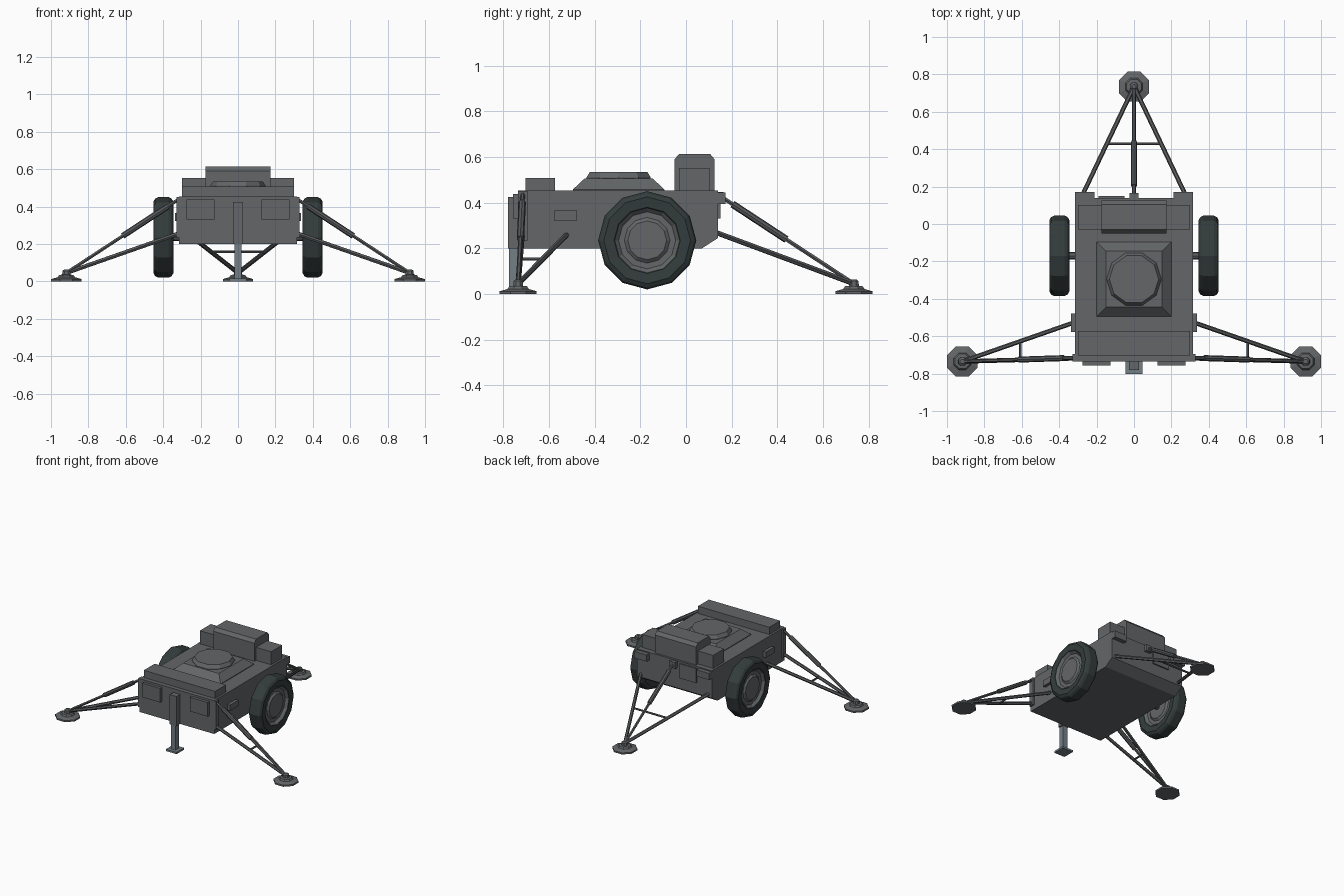
import bpy, bmesh, math
from mathutils import Vector, Matrix

if "Cube" in bpy.data.objects:
    bpy.data.objects.remove(bpy.data.objects["Cube"])


def material(name, rgb):
    m = bpy.data.materials.new(name)
    m.diffuse_color = (*rgb, 1)
    m.use_nodes = True
    m.node_tree.nodes["Principled BSDF"].inputs["Base Color"].default_value = m.diffuse_color
    return m


GREY = material("body grey", (0.125, 0.133, 0.138))
DARK = material("strut grey", (0.10, 0.105, 0.11))
TYRE = material("tyre rubber", (0.034, 0.046, 0.045))
STEEL = material("jack steel", (0.17, 0.21, 0.235))


def finish(name, bm, mat):
    bmesh.ops.recalc_face_normals(bm, faces=bm.faces)
    me = bpy.data.meshes.new(name)
    bm.to_mesh(me)
    bm.free()
    me.materials.append(mat)
    ob = bpy.data.objects.new(name, me)
    bpy.context.collection.objects.link(ob)
    return ob


def prism(name, profile, x0, x1, mat=GREY):
    """Extrude a (y, z) outline along x."""
    bm = bmesh.new()
    a = [bm.verts.new((x0, y, z)) for y, z in profile]
    b = [bm.verts.new((x1, y, z)) for y, z in profile]
    n = len(profile)
    bm.faces.new(a)
    bm.faces.new(b)
    for i in range(n):
        j = (i + 1) % n
        bm.faces.new((a[i], a[j], b[j], b[i]))
    return finish(name, bm, mat)


def box(name, x0, x1, y0, y1, z0, z1, mat=GREY):
    return prism(name, [(y0, z0), (y1, z0), (y1, z1), (y0, z1)], x0, x1, mat)


def lathe(name, profile, sides, matrix, mat=GREY, turn=0.0, closed=False):
    """Revolve (radius, height) points about local z; ends capped unless closed."""
    bm = bmesh.new()
    rings = []
    for r, h in profile:
        rings.append([bm.verts.new((r * math.cos(turn + 2 * math.pi * k / sides),
                                    r * math.sin(turn + 2 * math.pi * k / sides), h))
                      for k in range(sides)])
    pairs = list(zip(rings, rings[1:]))
    if closed:
        pairs.append((rings[-1], rings[0]))
    else:
        bm.faces.new(rings[0])
        bm.faces.new(rings[-1])
    for a, b in pairs:
        for k in range(sides):
            j = (k + 1) % sides
            bm.faces.new((a[k], a[j], b[j], b[k]))
    bm.transform(matrix)
    return finish(name, bm, mat)


def rod(name, p, q, r, sides=6, mat=DARK):
    p, q = Vector(p), Vector(q)
    d = q - p
    m = Matrix.Translation(p) @ d.to_track_quat('Z', 'Y').to_matrix().to_4x4()
    return lathe(name, [(r, 0), (r, d.length)], sides, m, mat)


def outrigger(name, foot, top, low_a, low_b):
    """Foot pad, telescopic upper strut, two lower struts and a cross brace."""
    foot, top, a, b = map(Vector, (foot, top, low_a, low_b))
    lathe(name + "_pad", [(0.088, 0), (0.088, 0.012), (0.05, 0.022), (0.042, 0.034),
                          (0.024, 0.036), (0.022, 0.056), (0.012, 0.064)],
          8, Matrix.Translation(foot), GREY, math.pi / 8)
    hub = foot + Vector((0, 0, 0.045))
    rod(name + "_upper_strut", top, hub, 0.010)
    rod(name + "_sleeve", top.lerp(hub, 0.10), top.lerp(hub, 0.5), 0.016, 8)
    rod(name + "_lower_strut_a", a, hub, 0.012)
    rod(name + "_lower_strut_b", b, hub, 0.012)
    rod(name + "_brace", a.lerp(hub, 0.49), b.lerp(hub, 0.49), 0.007)


# Main hull with chamfered rear bottom edge
prism("hull", [(-0.735, 0.2), (0.07, 0.2), (0.14, 0.245), (0.14, 0.453), (-0.735, 0.453)],
      -0.315, 0.315)

# Deck boxes
box("front_locker", -0.3, 0.3, -0.703, -0.573, 0.45, 0.508)
prism("rear_unit", [(-0.05, 0.45), (0.125, 0.45), (0.125, 0.59), (0.105, 0.614),
                    (-0.03, 0.614), (-0.05, 0.59)], -0.173, 0.173)
for s, side in ((-1, "left"), (1, "right")):
    x0, x1 = sorted((s * 0.17, s * 0.3))
    box(side + "_rear_locker", x0, x1, -0.03, 0.102, 0.45, 0.552)

# Turret mount: square sloped base with a ten-sided cap
mount = Matrix.Translation((0, -0.295, 0))
lathe("mount_base", [(0.2 * 2 ** 0.5, 0.45), (0.2 * 2 ** 0.5, 0.458), (0.15 * 2 ** 0.5, 0.505)],
      4, mount, GREY, math.pi / 4)
lathe("mount_cap", [(0.147, 0.5), (0.147, 0.512), (0.132, 0.535)], 10, mount)

# Side-dependent parts
for s, side in ((-1, "left"), (1, "right")):
    def sbox(name, xa, xb, *rest):
        x0, x1 = sorted((s * xa, s * xb))
        return box(side + name, x0, x1, *rest)

    sbox("_front_panel", 0.126, 0.275, -0.757, -0.73, 0.33, 0.437)
    sbox("_tail_block", 0.21, 0.315, 0.135, 0.172, 0.395, 0.445)
    sbox("_side_hatch", 0.31, 0.338, -0.578, -0.478, 0.322, 0.366)
    sbox("_strut_bracket", 0.31, 0.328, -0.735, -0.695, 0.235, 0.45)

    # Wheel: twelve-sided tyre, rim and hub, with axle stub
    axis = Matrix.Translation((s * 0.399, -0.17, 0.235)) @ Matrix.Rotation(math.pi / 2, 4, 'Y')
    lathe(side + "_tyre", [(0.135, -0.035), (0.145, -0.05), (0.19, -0.054), (0.207, -0.044),
                           (0.215, -0.028), (0.215, 0.028), (0.207, 0.044), (0.19, 0.054),
                           (0.145, 0.05), (0.135, 0.035)], 12, axis, TYRE, 0, True)
    lathe(side + "_rim", [(0.085, -0.042), (0.1, -0.03), (0.125, -0.03), (0.14, -0.046),
                          (0.14, 0.046), (0.125, 0.03), (0.1, 0.03), (0.085, 0.042)],
          12, axis, GREY)
    rod(side + "_axle", (s * 0.3, -0.17, 0.235), (s * 0.38, -0.17, 0.235), 0.02, 8)

    # Side outriggers
    outrigger(side + "_outrigger", (s * 0.918, -0.735, 0), (s * 0.315, -0.715, 0.44),
              (s * 0.31, -0.718, 0.258), (s * 0.31, -0.523, 0.258))

# Rear outrigger and its bracket
outrigger("rear_outrigger", (0, 0.735, 0), (0, 0.145, 0.432),
          (-0.285, 0.135, 0.268), (0.285, 0.135, 0.268))
box("rear_bracket", -0.025, 0.025, 0.135, 0.165, 0.4, 0.447)
box("rear_panel", -0.19, -0.05, 0.135, 0.15, 0.33, 0.44)

# Front jack
box("jack_sleeve", -0.028, 0.028, -0.78, -0.73, 0.2, 0.425)
box("jack_leg", -0.019, 0.019, -0.776, -0.738, 0.01, 0.21, STEEL)
box("jack_foot", -0.045, 0.045, -0.802, -0.712, 0.0, 0.014, STEEL)
